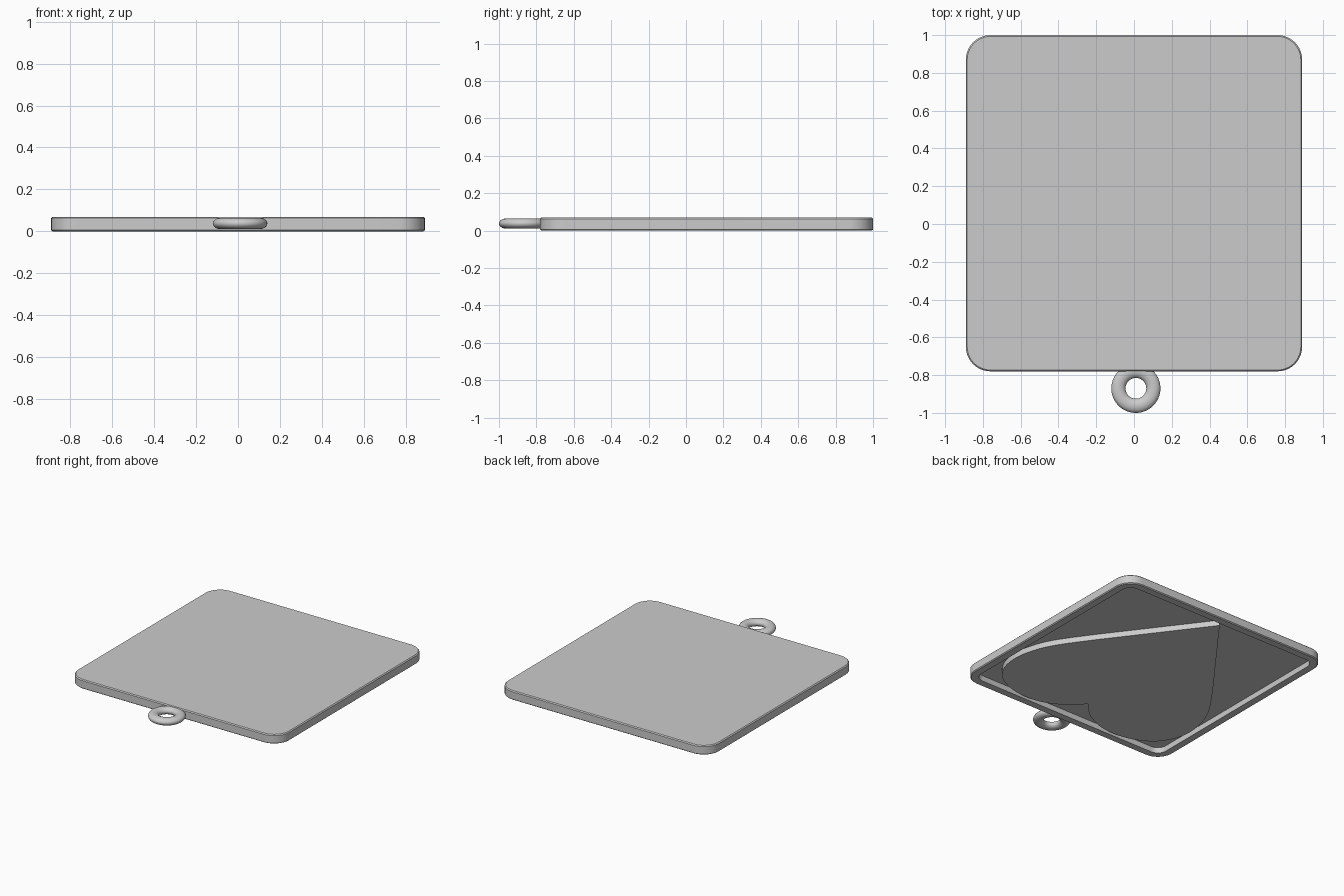
import bpy, bmesh, math
from mathutils import Vector

if "Cube" in bpy.data.objects:
    bpy.data.objects.remove(bpy.data.objects["Cube"])

CY = 0.11            # plate centre in y
FLOOR = 0.042        # height of the recessed underside


def rounded_rect(hx, hy, r, n=10):
    """Counter-clockwise rounded rectangle around the plate centre."""
    pts = []
    for k, (sx, sy) in enumerate([(1, 1), (-1, 1), (-1, -1), (1, -1)]):
        for i in range(n + 1):
            a = math.pi / 2 * (k + i / n)
            pts.append((sx * (hx - r) + r * math.cos(a),
                        CY + sy * (hy - r) + r * math.sin(a)))
    return pts


def loft(name, sections):
    """Bridge (outline, z) sections in order and cap both ends."""
    bm = bmesh.new()
    loops = [[bm.verts.new((x, y, z)) for x, y in pts] for pts, z in sections]
    n = len(loops[0])
    for a, b in zip(loops, loops[1:]):
        for i in range(n):
            j = (i + 1) % n
            bm.faces.new((a[i], a[j], b[j], b[i]))
    bm.faces.new(loops[0])
    bm.faces.new(loops[-1])
    bmesh.ops.recalc_face_normals(bm, faces=bm.faces)
    return finish(name, bm)


def finish(name, bm):
    me = bpy.data.meshes.new(name)
    bm.to_mesh(me)
    bm.free()
    ob = bpy.data.objects.new(name, me)
    bpy.context.collection.objects.link(ob)
    bpy.ops.object.select_all(action='DESELECT')
    ob.select_set(True)
    bpy.context.view_layer.objects.active = ob
    bpy.ops.object.shade_smooth_by_angle(angle=math.radians(30))
    return ob


# Plate: flat top, softened edges, rim around a recessed underside
outer = rounded_rect(0.89, 0.89, 0.13)
soft = rounded_rect(0.883, 0.883, 0.123)
inner = rounded_rect(0.83, 0.83, 0.07)
loft("plate", [(soft, 0.07), (outer, 0.063), (outer, 0.006), (soft, 0.0),
               (inner, 0.0), (inner, FLOOR)])

# Raised heart on the underside: half outline, smoothed and mirrored
half = [(0.52, 0.23), (0.70, -0.03), (0.77, -0.20), (0.79, -0.35),
        (0.76, -0.49), (0.68, -0.60), (0.55, -0.67), (0.40, -0.695),
        (0.25, -0.675), (0.12, -0.61), (0.04, -0.54), (0.0, -0.495)]
ctrl = [Vector(p) for p in [(0.96, -0.36 + 0.0)] + half]
ctrl[0] = Vector((0.26, 0.575))
ctrl.append(ctrl[-1] * 2 - ctrl[-2])
right = [(0.0, 0.92)]
for p0, p1, p2, p3 in zip(ctrl, ctrl[1:], ctrl[2:], ctrl[3:]):
    for i in range(5):
        t = i / 5
        p = 0.5 * (2 * p1 + (p2 - p0) * t + (2 * p0 - 5 * p1 + 4 * p2 - p3) * t ** 2
                   + (3 * p1 - p0 - 3 * p2 + p3) * t ** 3)
        right.append((p.x, p.y))
right.append(half[-1])
heart = right + [(-x, y) for x, y in reversed(right[1:-1])]
loft("heart", [(heart, 0.0), (heart, FLOOR + 0.006)])

# Hanging ring: slightly flattened torus at the front edge
bpy.ops.mesh.primitive_torus_add(major_segments=64, minor_segments=24,
                                 major_radius=0.0925, minor_radius=0.0375,
                                 location=(0.01, -0.87, 0.038))
ring = bpy.context.object
ring.name = "hanging_ring"
ring.scale.z = 0.72
bpy.ops.object.shade_smooth()
